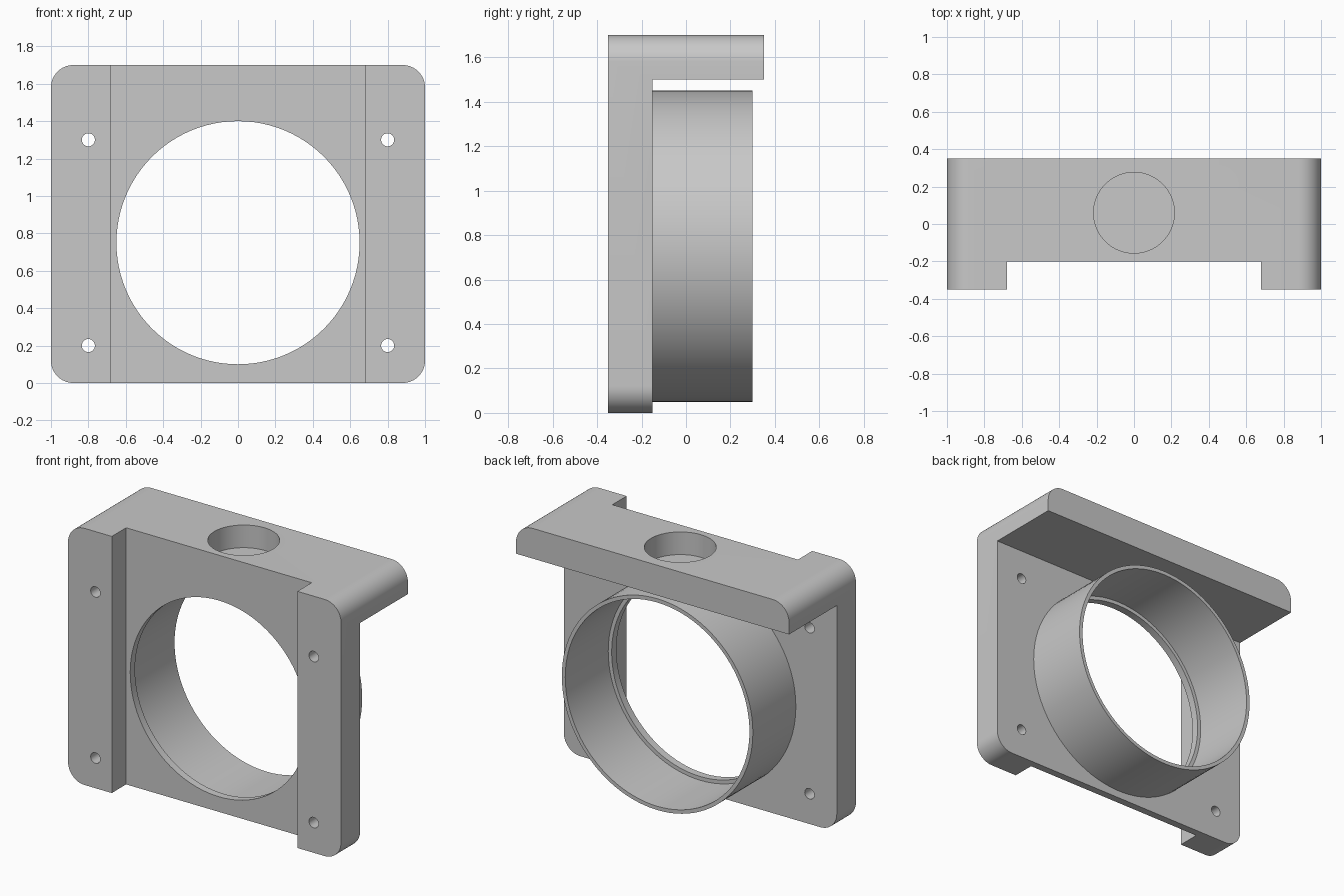
import bpy
import bmesh
from math import cos, sin, pi, radians
from mathutils import Matrix

cube = bpy.data.objects.get("Cube")
if cube:
    bpy.data.objects.remove(cube, do_unlink=True)

grey = bpy.data.materials.new("plain grey")
grey.use_nodes = True
COLOUR = (0.58, 0.58, 0.58, 1)
grey.diffuse_color = COLOUR
grey.node_tree.nodes["Principled BSDF"].inputs["Base Color"].default_value = COLOUR


def finish(name, bm):
    bmesh.ops.recalc_face_normals(bm, faces=bm.faces)
    mesh = bpy.data.meshes.new(name)
    bm.to_mesh(mesh)
    bm.free()
    mesh.materials.append(grey)
    obj = bpy.data.objects.new(name, mesh)
    bpy.context.collection.objects.link(obj)
    return obj


def activate(obj):
    bpy.ops.object.select_all(action='DESELECT')
    obj.select_set(True)
    bpy.context.view_layer.objects.active = obj


def extrude_y(name, outline, y0, y1):
    """Solid from an (x, z) outline drawn through the depth."""
    bm = bmesh.new()
    face = bm.faces.new([bm.verts.new((x, y0, z)) for x, z in outline])
    new = bmesh.ops.extrude_face_region(bm, geom=[face])["geom"]
    verts = [v for v in new if isinstance(v, bmesh.types.BMVert)]
    bmesh.ops.translate(bm, verts=verts, vec=(0, y1 - y0, 0))
    return finish(name, bm)


def circle(cx, cz, r, n):
    return [(cx + r * cos(2 * pi * i / n), cz + r * sin(2 * pi * i / n)) for i in range(n)]


def rect(x0, x1, z0, z1):
    return [(x0, z0), (x1, z0), (x1, z1), (x0, z1)]


def rounded_rect(half, height, r, n=12):
    points = []
    corners = [(half - r, height - r), (r - half, height - r), (r - half, r), (half - r, r)]
    for k, (cx, cz) in enumerate(corners):
        for i in range(n + 1):
            a = pi / 2 * (k + i / n)
            points.append((cx + r * cos(a), cz + r * sin(a)))
    return points


def cut(obj, cutter):
    mod = obj.modifiers.new("cut", 'BOOLEAN')
    mod.operation = 'DIFFERENCE'
    mod.solver = 'EXACT'
    mod.object = cutter
    activate(obj)
    bpy.ops.object.modifier_apply(modifier=mod.name)
    bpy.data.objects.remove(cutter, do_unlink=True)


# Mounting plate with top shelf, carved from one rounded block
BORE_Z = 0.75
bracket = extrude_y("bracket", rounded_rect(1, 1.7, 0.12), -0.35, 0.35)
cut(bracket, extrude_y("space_under_shelf", rect(-2, 2, -1, 1.5), -0.15, 1))
cut(bracket, extrude_y("front_channel", rect(-0.68, 0.68, -1, 3), -1, -0.2))
cut(bracket, extrude_y("main_bore", circle(0, BORE_Z, 0.65, 96), -1, 0))

# Screw holes
for x in (-0.8, 0.8):
    for z in (0.2, 1.3):
        cut(bracket, extrude_y("screw_hole", circle(x, z, 0.035, 24), -1, 0))

# Round blind pocket in the shelf
bm = bmesh.new()
bmesh.ops.create_cone(bm, cap_ends=True, segments=64, radius1=0.216, radius2=0.216,
                      depth=0.4, matrix=Matrix.Translation((0, 0.06, 1.75)))
cut(bracket, finish("shelf_pocket", bm))

# Thin collar behind the plate
collar = extrude_y("collar", circle(0, BORE_Z, 0.7, 96), -0.16, 0.3)
cut(collar, extrude_y("collar_bore", circle(0, BORE_Z, 0.675, 96), -1, 1))

for obj in (bracket, collar):
    activate(obj)
    bpy.ops.object.shade_smooth_by_angle(angle=radians(30))
